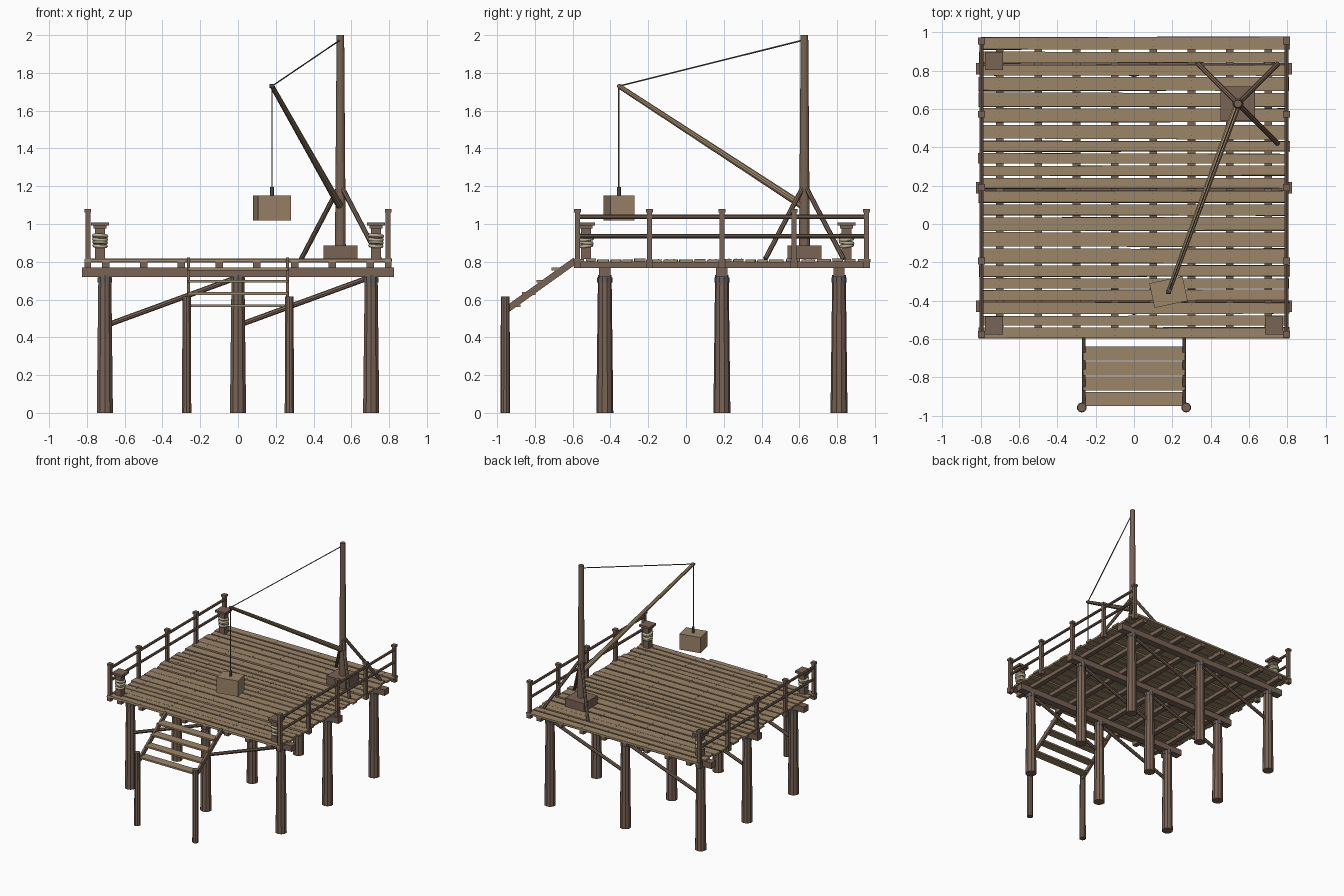
import bpy, bmesh, math, random
from mathutils import Vector, Matrix

random.seed(4)
cube = bpy.data.objects.get("Cube")
if cube:
    bpy.data.objects.remove(cube, do_unlink=True)


def material(name, rgb):
    m = bpy.data.materials.new(name)
    m.use_nodes = True
    m.diffuse_color = (*rgb, 1)
    m.node_tree.nodes["Principled BSDF"].inputs["Base Color"].default_value = (*rgb, 1)
    return m


PLANK = material("light plank wood", (0.33, 0.235, 0.14))
TIMBER = material("dark timber", (0.19, 0.125, 0.09))
ROPE = material("pale rope", (0.50, 0.44, 0.30))
CABLE = material("dark cord", (0.14, 0.12, 0.08))
IRON = material("grey iron", (0.12, 0.12, 0.13))


def finish(name, bm, mat, smooth=False):
    mesh = bpy.data.meshes.new(name)
    bm.to_mesh(mesh)
    bm.free()
    mesh.materials.append(mat)
    for p in mesh.polygons:
        p.use_smooth = smooth
    ob = bpy.data.objects.new(name, mesh)
    bpy.context.collection.objects.link(ob)
    return ob


def add_box(bm, centre, size, rot=Matrix()):
    m = Matrix.Translation(centre) @ rot @ Matrix.Diagonal((*size, 1))
    return bmesh.ops.create_cube(bm, size=1, matrix=m)["verts"]


def box(name, centre, size, mat, rot=Matrix()):
    bm = bmesh.new()
    add_box(bm, centre, size, rot)
    return finish(name, bm, mat)


def pole(name, a, b, r1, r2, mat, sides=10):
    a, b = Vector(a), Vector(b)
    d = b - a
    bm = bmesh.new()
    m = Matrix.Translation((a + b) / 2) @ d.to_track_quat("Z", "Y").to_matrix().to_4x4()
    bmesh.ops.create_cone(bm, cap_ends=True, segments=sides, radius1=r1, radius2=r2,
                          depth=d.length, matrix=m)
    return finish(name, bm, mat)


def rope_ring(name, centre, major, minor, tilt):
    bpy.ops.mesh.primitive_torus_add(location=centre, rotation=tilt, major_radius=major,
                                     minor_radius=minor, major_segments=16, minor_segments=6)
    ob = bpy.context.object
    ob.name = name
    ob.data.materials.append(ROPE)
    bpy.ops.object.shade_smooth()


# Piles, collars, cross beams and diagonal braces
for y in (-0.43, 0.19, 0.81):
    for x in (-0.705, 0, 0.705):
        pole("pile", (x, y, 0), (x, y, 0.73), 0.045, 0.036, TIMBER)
        pole("pile_collar", (x, y, 0.69), (x, y, 0.717), 0.04, 0.04, IRON)
    box("cross_beam", (0, y, 0.745), (1.65, 0.06, 0.05), TIMBER)
    for x in (-0.68, 0.02):
        pole("diagonal_brace", (x, y, 0.47), (x + 0.67, y, 0.715), 0.014, 0.014, TIMBER, 8)

# Joists under the deck
joists = [-0.7 + 0.2 * i for i in range(8)]
for x in joists:
    box("joist", (x, 0.19, 0.784), (0.04, 1.56, 0.036), TIMBER)

# Deck planks with uneven widths and ends, and their nails
planks, nails = bmesh.new(), bmesh.new()
widths = [random.uniform(0.8, 1.2) for _ in range(22)]
scale = 1.58 / sum(widths)
y = -0.6
for w in widths:
    w *= scale
    mid = y + w / 2
    top = 0.814 + random.uniform(-0.003, 0.003)
    x0, x1 = -0.8 - random.uniform(-0.01, 0.015), 0.8 + random.uniform(-0.01, 0.015)
    for v in add_box(planks, ((x0 + x1) / 2, mid, top - 0.008), (x1 - x0, w - 0.004, 0.016)):
        v.co.y += (mid - v.co.y) * random.uniform(0, 0.2)
    for x in joists:
        for s in (-0.22, 0.22):
            add_box(nails, (x, mid + s * w, top), (0.005, 0.005, 0.002))
    y += w
finish("deck_planks", planks, PLANK)
finish("deck_nails", nails, IRON)

# Side railings
for side in (-1, 1):
    x = side * 0.795
    for i in range(5):
        y = -0.575 + 0.3825 * i
        box("railing_post", (x, y, 0.918), (0.026, 0.026, 0.3), TIMBER)
        box("railing_post_cap", (x, y, 1.071), (0.036, 0.036, 0.018), TIMBER)
        box("railing_post_foot", (x, y, 0.79), (0.036, 0.036, 0.045), TIMBER)
    for z in (0.935, 1.038):
        pole("railing_bar", (x, -0.575, z), (x, 0.955, z), 0.011, 0.011, TIMBER, 8)

# Mooring bollards wrapped in rope
for x, y in ((-0.73, -0.53), (0.73, -0.53), (-0.73, 0.85)):
    box("bollard", (x, y, 0.905), (0.052, 0.052, 0.18), TIMBER)
    box("bollard_neck", (x, y, 0.985), (0.068, 0.068, 0.016), TIMBER)
    box("bollard_cap", (x, y, 1.0), (0.094, 0.094, 0.018), TIMBER)
    for i in range(4):
        rope_ring("bollard_rope", (x, y, 0.885 + 0.017 * i), 0.031 + 0.001 * i, 0.01,
                  (0.12 * (-1) ** i, 0.06, 0))

# Stairs
for side in (-1, 1):
    pole("stair_post", (side * 0.272, -0.957, 0), (side * 0.272, -0.957, 0.615),
         0.026, 0.023, TIMBER)
    run, rise = 0.37, 0.265
    box("stair_stringer", (side * 0.262, -0.77, 0.675),
        (0.018, math.hypot(run, rise), 0.035), TIMBER,
        Matrix.Rotation(math.atan2(rise, run), 4, "X"))
for i in range(4):
    box("stair_tread", (0, -0.912 + 0.079 * i, 0.567 + 0.065 * i), (0.53, 0.073, 0.014), PLANK)

# Crane: base, mast, stays and boom
mx, my = 0.542, 0.627
tip = Vector((0.18, -0.355, 1.73))
box("crane_base", (mx, my, 0.85), (0.18, 0.18, 0.07), TIMBER)
pole("crane_mast", (mx, my, 0.82), (mx, my, 2.0), 0.029, 0.02, TIMBER, 12)
for sx, sy in ((-1, 1), (1, 1), (1, -1)):
    pole("mast_stay", (mx, my, 1.21), (mx + sx * 0.207, my + sy * 0.207, 0.815),
         0.013, 0.013, TIMBER, 8)
pole("crane_boom", (mx, my, 1.09), tip, 0.02, 0.013, PLANK)
pole("boom_tip", tip - Vector((0.012, 0, 0)), tip + Vector((0.012, 0, 0)), 0.011, 0.011, IRON, 8)
pole("boom_cable", (mx, my, 1.975), tip, 0.004, 0.004, CABLE, 6)
pole("hoist_cable", tip, (tip.x, tip.y, 1.19), 0.004, 0.004, CABLE, 6)

# Hanging crate
pole("hoist_hook", (tip.x, tip.y, 1.145), (tip.x, tip.y, 1.197), 0.011, 0.011, IRON, 8)
box("cargo_crate", (tip.x, tip.y, 1.085), (0.177, 0.131, 0.132), PLANK,
    Matrix.Rotation(math.radians(12), 4, "Z"))
